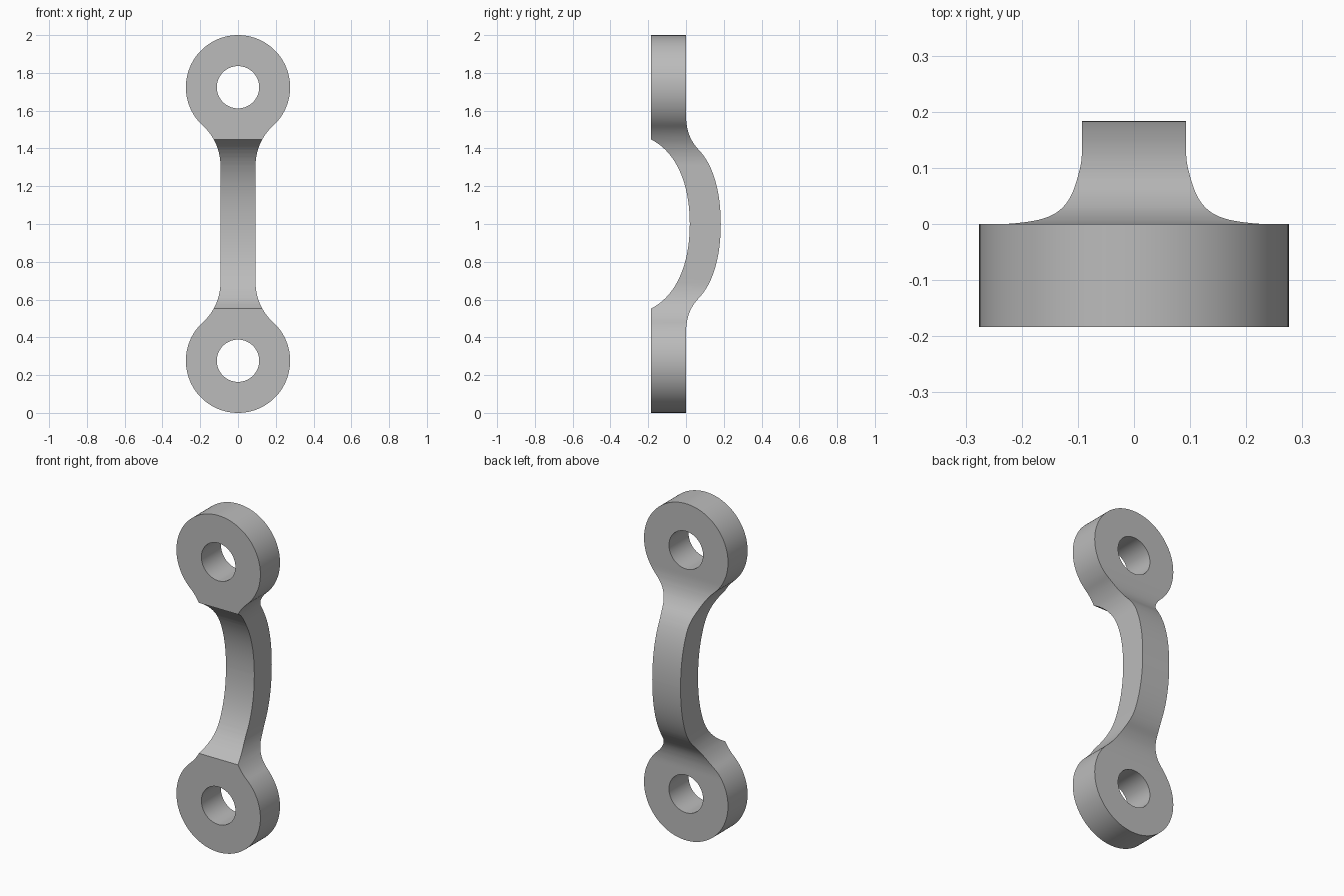
import bpy, bmesh
from math import sin, cos, pi, atan2, hypot
from mathutils import Vector
from mathutils.geometry import interpolate_bezier

cube = bpy.data.objects.get("Cube")
if cube:
    bpy.data.objects.remove(cube, do_unlink=True)

R, HOLE, NECK = 0.276, 0.112, 0.093   # eye radius, hole radius, half neck width
DEPTH = 0.184                         # eye thickness
FZ = 0.69                             # height where the fillet meets the neck

metal = bpy.data.materials.new("grey_metal")
metal.use_nodes = True
GREY = (0.5, 0.5, 0.5, 1)
metal.diffuse_color = GREY
metal.node_tree.nodes["Principled BSDF"].inputs["Base Color"].default_value = GREY


def prism(name, points, extrude):
    """Solid made by sweeping a closed outline along a vector."""
    bm = bmesh.new()
    face = bm.faces.new([bm.verts.new(p) for p in points])
    swept = bmesh.ops.extrude_face_region(bm, geom=[face])["geom"]
    bmesh.ops.translate(bm, vec=extrude,
                        verts=[g for g in swept if isinstance(g, bmesh.types.BMVert)])
    bmesh.ops.recalc_face_normals(bm, faces=bm.faces)
    mesh = bpy.data.meshes.new(name)
    bm.to_mesh(mesh)
    bm.free()
    mesh.materials.append(metal)
    obj = bpy.data.objects.new(name, mesh)
    bpy.context.collection.objects.link(obj)
    return obj


def arc(cx, cz, r, a0, a1, n):
    return [(cx + r * cos(a0 + (a1 - a0) * i / n),
             cz + r * sin(a0 + (a1 - a0) * i / n)) for i in range(n + 1)]


def bezier(a, b, c, d, n=20):
    return [tuple(p) for p in interpolate_bezier(*[Vector(p) for p in (a, b, c, d)], n)]


def mirror_up(points):
    """Lower half followed by its reflection about mid height."""
    return points + [(u, 2 - z) for u, z in reversed(points)]


def combine(target, cutter, operation):
    cutter.hide_render = True
    mod = target.modifiers.new("cut", "BOOLEAN")
    mod.operation, mod.object, mod.solver = operation, cutter, "EXACT"
    bpy.context.view_layer.objects.active = target
    bpy.ops.object.modifier_apply(modifier=mod.name)
    bpy.data.objects.remove(cutter, do_unlink=True)


# Front outline: round eyes flowing through fillets into a narrow neck
dz = FZ - R
fillet = (NECK**2 + dz**2 - R**2) / (2 * (R - NECK))
fx = NECK + fillet
tangent = atan2(dz, fx)
right = arc(0, R, R, -pi / 2, tangent, 48)
right += arc(fx, FZ, fillet, tangent + pi, pi, 20)[1:]
right = mirror_up(right)
outline = right + [(-x, z) for x, z in reversed(right[1:-1])]
link = prism("bowed_link", [(x, -0.4, z) for x, z in outline], (0, 0.8, 0))

# Side profile: flat eyes joined by a bow towards the back
inner = [(-DEPTH, -0.1)] + bezier((-DEPTH, 0.553), (-0.05, 0.62), (0.02, 0.79), (0.02, 1))[:-1]
inner = mirror_up(inner + [(0.02, 1 - 1e-3)])
outer = [(0, -0.1)] + bezier((0, 0.42), (0, 0.51), (0.025, 0.562), (0.07, 0.61))
outer += bezier((0.07, 0.61), (0.145, 0.69), (DEPTH, 0.83), (DEPTH, 1))[1:-1]
outer = mirror_up(outer + [(DEPTH, 1 - 1e-3)])
side = prism("side_cutter", [(-0.5, y, z) for y, z in inner + outer[::-1]], (1, 0, 0))
combine(link, side, "INTERSECT")

# Bolt holes through both eyes
for z in (R, 2 - R):
    ring = arc(0, z, HOLE, 0, 2 * pi, 64)[:-1]
    combine(link, prism("hole_cutter", [(x, -0.4, h) for x, h in ring], (0, 0.8, 0)),
            "DIFFERENCE")

bpy.ops.object.select_all(action="DESELECT")
link.select_set(True)
bpy.context.view_layer.objects.active = link
bpy.ops.object.shade_smooth_by_angle(angle=pi / 6)
